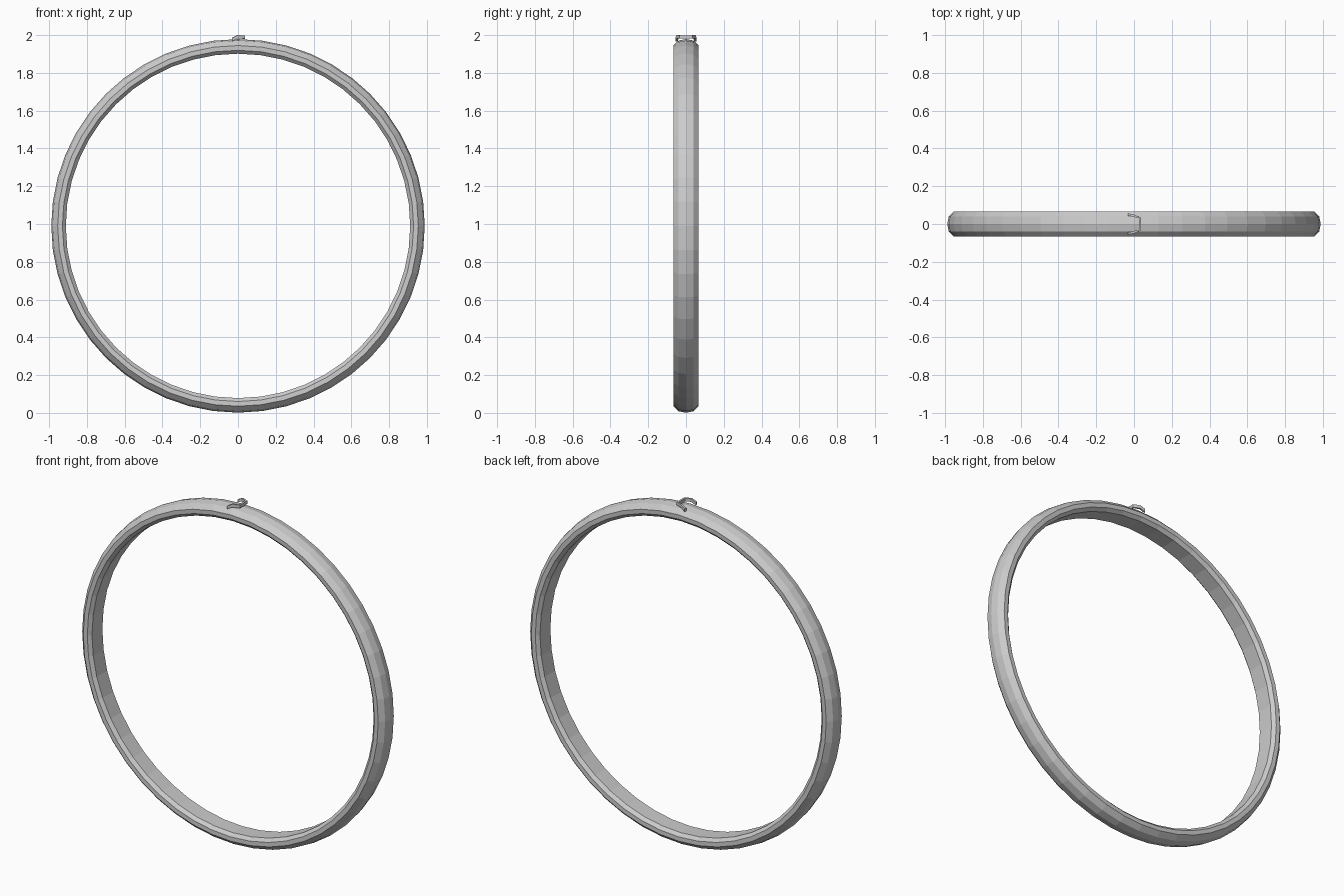
import bpy, bmesh, math
from mathutils import Vector

if "Cube" in bpy.data.objects:
    bpy.data.objects.remove(bpy.data.objects["Cube"])


def make_object(name, bm):
    bmesh.ops.recalc_face_normals(bm, faces=bm.faces)
    mesh = bpy.data.meshes.new(name)
    bm.to_mesh(mesh)
    bm.free()
    obj = bpy.data.objects.new(name, mesh)
    bpy.context.collection.objects.link(obj)
    return obj


def skin(bm, sections, closed):
    """Join a list of equal-length point loops with quads."""
    loops = [[bm.verts.new(p) for p in s] for s in sections]
    n = len(loops[0])
    pairs = list(zip(loops, loops[1:]))
    if closed:
        pairs.append((loops[-1], loops[0]))
    for a, b in pairs:
        for i in range(n):
            j = (i + 1) % n
            bm.faces.new((a[i], a[j], b[j], b[i]))
    if not closed:
        bm.faces.new(loops[0])
        bm.faces.new(loops[-1])


# Ring band: bevelled section (radius, y) revolved about the y axis
CENTRE_Z = 0.99
SEGMENTS = 48
half = [(0.981, 0.04), (0.955, 0.067), (0.93, 0.066), (0.912, 0.048)]
profile = [(0.989, 0.0)] + half + [(r, -y) for r, y in reversed(half)]
sections = []
for k in range(SEGMENTS):
    a = 2 * math.pi * k / SEGMENTS
    sections.append([(r * math.cos(a), y, CENTRE_Z + r * math.sin(a)) for r, y in profile])
bm = bmesh.new()
skin(bm, sections, closed=True)
make_object("ring_band", bm)

# Small bracket on top: rectangular strap bent into a U
side = [Vector((-0.032, 0.05, 1.976)), Vector((-0.004, 0.045, 1.991)), Vector((0.031, 0.032, 1.990))]
path = side + [Vector((p.x, -p.y, p.z)) for p in reversed(side)]
THICK, TALL = 0.006, 0.009
sections = []
for i, p in enumerate(path):
    before = path[max(i - 1, 0)]
    after = path[min(i + 1, len(path) - 1)]
    d = after - before
    out = Vector((-d.y, d.x, 0)).normalized() * THICK
    up = Vector((0, 0, TALL))
    sections.append([p + out + up, p - out + up, p - out - up, p + out - up])
bm = bmesh.new()
skin(bm, sections, closed=False)
make_object("top_bracket", bm)
